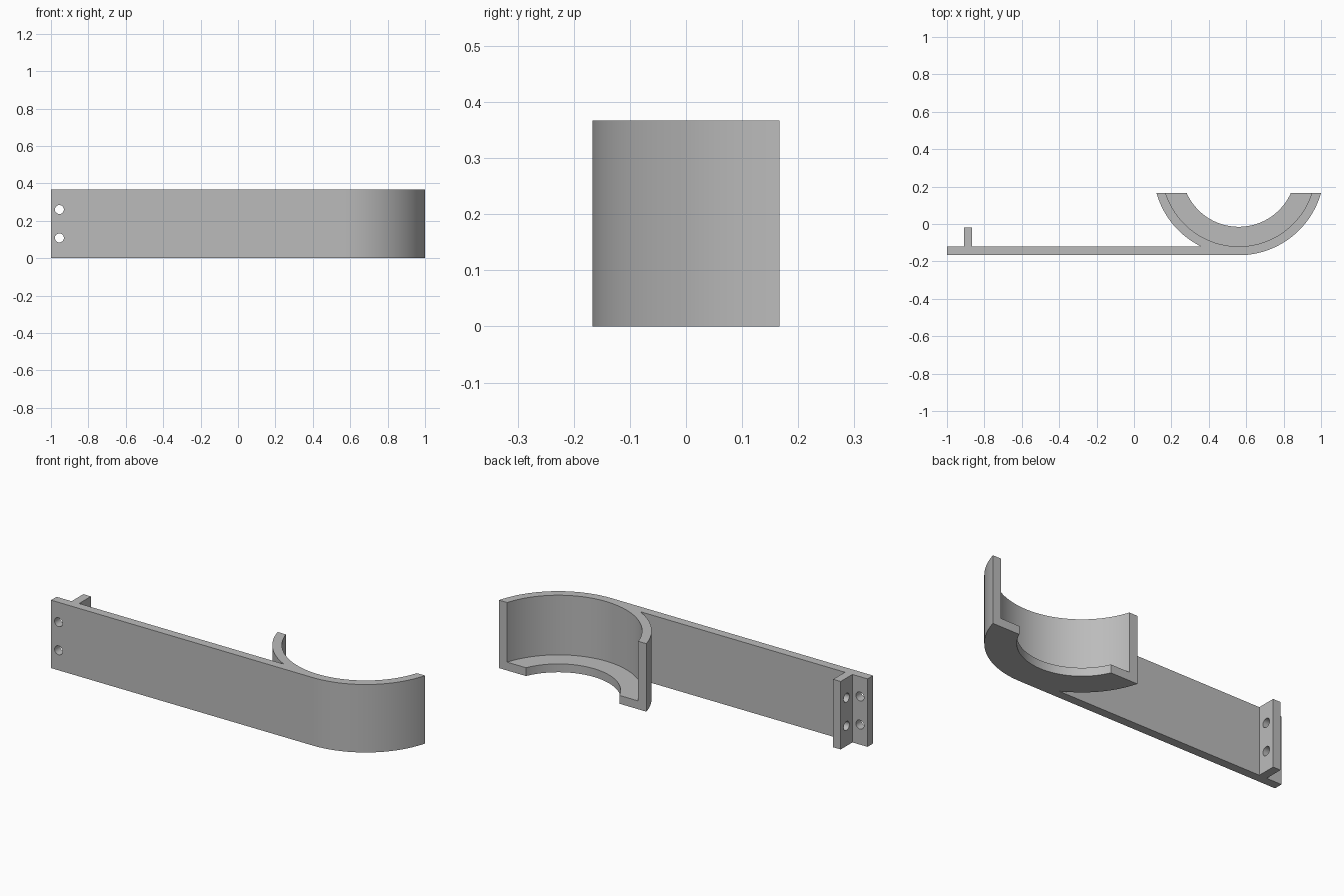
import bpy, bmesh, math

cube = bpy.data.objects.get("Cube")
if cube:
    bpy.data.objects.remove(cube)

grey = bpy.data.materials.new("plain grey")
grey.use_nodes = True
colour = (0.5, 0.5, 0.5, 1)
grey.diffuse_color = colour
grey.node_tree.nodes["Principled BSDF"].inputs["Base Color"].default_value = colour

# Main dimensions
HEIGHT = 0.367
BACK, FRONT = 0.167, -0.167
WALL = 0.047
CX, CY = 0.56, 0.29
OUTER = CY - FRONT
INNER = OUTER - WALL
LIP = 0.305
BAR_BACK = FRONT + WALL
TAB_LEFT, TAB_RIGHT, TAB_BACK = -0.91, -0.865, -0.02


def arc(radius, start, end, steps=40):
    angles = [start + (end - start) * i / steps for i in range(steps + 1)]
    return [(CX + radius * math.cos(a), CY + radius * math.sin(a)) for a in angles]


def right_end(radius):
    """Angle where a circle meets the flat back cut on the right."""
    return math.asin((BACK - CY) / radius)


def left_end(radius, y=BACK):
    return -math.pi - math.asin((y - CY) / radius)


def extrude(name, outline, height):
    bm = bmesh.new()
    face = bm.faces.new([bm.verts.new((x, y, 0)) for x, y in outline])
    result = bmesh.ops.extrude_face_region(bm, geom=[face])
    top = [v for v in result["geom"] if isinstance(v, bmesh.types.BMVert)]
    bmesh.ops.translate(bm, vec=(0, 0, height), verts=top)
    bmesh.ops.recalc_face_normals(bm, faces=bm.faces)
    mesh = bpy.data.meshes.new(name)
    bm.to_mesh(mesh)
    bm.free()
    mesh.materials.append(grey)
    obj = bpy.data.objects.new(name, mesh)
    bpy.context.collection.objects.link(obj)
    return obj


def drill(target, location, rotation):
    """Cut one round screw hole through the target."""
    bpy.ops.mesh.primitive_cylinder_add(vertices=32, radius=0.024, depth=0.08,
                                        location=location, rotation=rotation)
    cutter = bpy.context.object
    cutter.name = "hole_cutter"
    cutter.data.materials.append(grey)
    bpy.context.view_layer.objects.active = target
    mod = target.modifiers.new("hole", "BOOLEAN")
    mod.operation = "DIFFERENCE"
    mod.solver = "EXACT"
    mod.object = cutter
    bpy.ops.object.modifier_apply(modifier=mod.name)
    bpy.data.objects.remove(cutter)


# Bar, mounting tab and curved cradle wall in one outline
outline = [(-1, FRONT)]
outline += arc(OUTER, -math.pi / 2, right_end(OUTER))
outline += arc(INNER, right_end(INNER), left_end(INNER), 80)
outline += arc(OUTER, left_end(OUTER), left_end(OUTER, BAR_BACK))
outline += [(TAB_RIGHT, BAR_BACK), (TAB_RIGHT, TAB_BACK),
            (TAB_LEFT, TAB_BACK), (TAB_LEFT, BAR_BACK), (-1, BAR_BACK)]
bracket = extrude("arm_and_cradle_wall", outline, HEIGHT)

# Screw holes in the bar end and in the tab
for z in (0.108, 0.26):
    drill(bracket, (-0.955, FRONT + WALL / 2, z), (math.pi / 2, 0, 0))
    drill(bracket, ((TAB_LEFT + TAB_RIGHT) / 2, -0.07, z), (0, math.pi / 2, 0))

# Curved ledge at the bottom of the cradle
ledge_outline = arc(INNER, right_end(INNER), left_end(INNER), 80)
ledge_outline += arc(LIP, left_end(LIP), right_end(LIP), 80)
ledge = extrude("cradle_ledge", ledge_outline, 0.045)

# Smooth curves with crisp edges
for obj in (bracket, ledge):
    bpy.ops.object.select_all(action="DESELECT")
    obj.select_set(True)
    bpy.context.view_layer.objects.active = obj
    bpy.ops.object.shade_smooth_by_angle(angle=math.radians(30))
